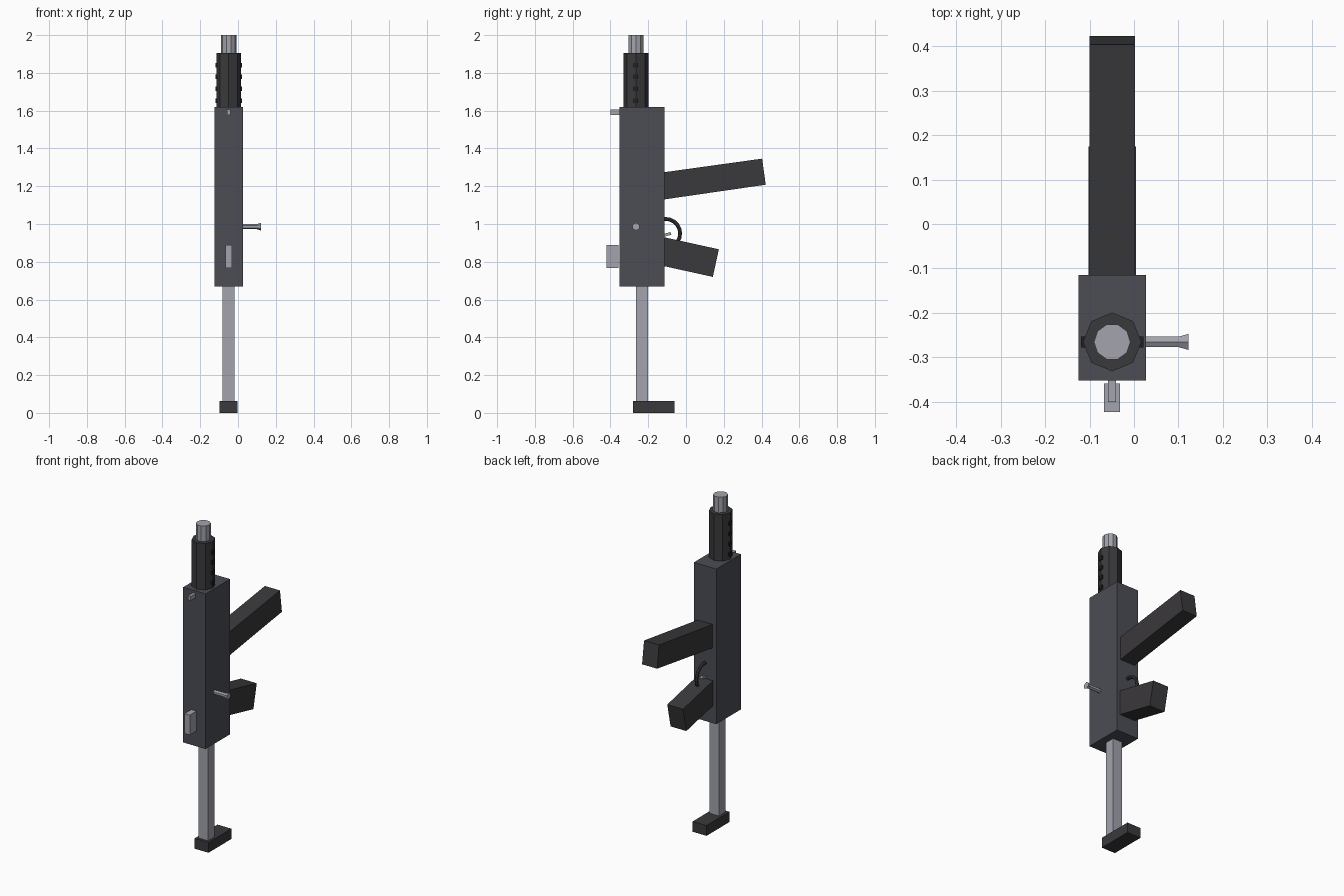
import bpy, bmesh, math
from mathutils import Matrix, Vector

if "Cube" in bpy.data.objects:
    bpy.data.objects.remove(bpy.data.objects["Cube"])

CX, CY = -0.049, -0.265   # barrel axis


def mat(name, c):
    m = bpy.data.materials.new(name)
    m.diffuse_color = (*c, 1)
    m.use_nodes = True
    m.node_tree.nodes["Principled BSDF"].inputs["Base Color"].default_value = m.diffuse_color
    return m


RECEIVER = mat("receiver_grey", (0.07, 0.075, 0.09))
DARK = mat("dark_polymer", (0.042, 0.04, 0.044))
STEEL = mat("steel", (0.36, 0.37, 0.42))
BLACK = mat("port_black", (0.015, 0.015, 0.016))


def finish(name, bm, material):
    bmesh.ops.recalc_face_normals(bm, faces=bm.faces)
    me = bpy.data.meshes.new(name)
    bm.to_mesh(me)
    bm.free()
    me.materials.append(material)
    ob = bpy.data.objects.new(name, me)
    bpy.context.collection.objects.link(ob)
    return ob


def box(name, x, y, z, material):
    return prism(name, x, [(y[0], z[0]), (y[1], z[0]), (y[1], z[1]), (y[0], z[1])], material)


def prism(name, x, yz, material):
    """Side profile in y, z extruded across x."""
    bm = bmesh.new()
    f = bm.faces.new([bm.verts.new((x[0], *p)) for p in yz])
    r = bmesh.ops.extrude_face_region(bm, geom=[f])
    vs = [v for v in r["geom"] if isinstance(v, bmesh.types.BMVert)]
    bmesh.ops.translate(bm, verts=vs, vec=(x[1] - x[0], 0, 0))
    return finish(name, bm, material)


def lathe(name, profile, sides, place, material):
    """Rings of (radius, height) around local z, capped at both ends."""
    bm = bmesh.new()
    rings = [[bm.verts.new(place @ Vector((r * math.cos(i * math.tau / sides),
                                           r * math.sin(i * math.tau / sides), h)))
              for i in range(sides)] for r, h in profile]
    for a, b in zip(rings, rings[1:]):
        for i in range(sides):
            j = (i + 1) % sides
            bm.faces.new((a[i], a[j], b[j], b[i]))
    bm.faces.new(rings[0])
    bm.faces.new(rings[-1])
    return finish(name, bm, material)


# Body
box("receiver", (-0.125, 0.027), (-0.352, -0.115), (0.67, 1.62), RECEIVER)

# Barrel and its ported shroud
axis = Matrix.Translation((CX, CY, 0))
lathe("barrel", [(0.041, 1.6), (0.041, 2.0)], 10, axis, STEEL)
lathe("barrel_shroud", [(0.066, 1.61), (0.066, 1.905)], 8, axis, DARK)
for side in (-1, 1):
    for i in range(4):
        z = 1.653 + i * 0.0627
        xs = sorted((CX + side * 0.05, CX + side * 0.07))
        box("shroud_port", xs, (CY - 0.012, CY + 0.012), (z - 0.012, z + 0.012), BLACK)

# Sights
box("front_sight", (-0.058, -0.04), (-0.4, -0.345), (1.578, 1.605), STEEL)
box("rear_sight", (-0.067, -0.031), (-0.422, -0.358), (0.767, 0.889), STEEL)

# Cocking handle with flared tip
lathe("cocking_handle", [(0.0135, 0.02), (0.0135, 0.1), (0.021, 0.123)], 6,
      Matrix.Translation((0, CY, 0.986)) @ Matrix.Rotation(math.pi / 2, 4, 'Y'), STEEL)

# Magazine and grip
prism("magazine", (-0.1, 0.002),
      [(-0.13, 1.128), (0.422, 1.208), (0.403, 1.346), (-0.13, 1.272)], DARK)
prism("grip", (-0.102, 0.005),
      [(-0.13, 0.78), (0.142, 0.72), (0.174, 0.866), (-0.13, 0.933)], DARK)

# Trigger guard and trigger
bpy.ops.mesh.primitive_torus_add(major_segments=20, minor_segments=8, major_radius=0.077,
                                 minor_radius=0.01, location=(CX, -0.108, 0.95),
                                 rotation=(0, math.pi / 2, 0))
guard = bpy.context.object
guard.name = "trigger_guard"
guard.data.materials.append(DARK)
prism("trigger", (CX - 0.009, CX + 0.009),
      [(-0.125, 0.93), (-0.078, 0.943), (-0.082, 0.958), (-0.125, 0.945)], STEEL)

# Stock
box("stock_bar", (-0.081, -0.018), (-0.264, -0.202), (0.05, 0.68), STEEL)
box("butt_plate", (-0.097, -0.003), (-0.281, -0.06), (0, 0.063), DARK)
